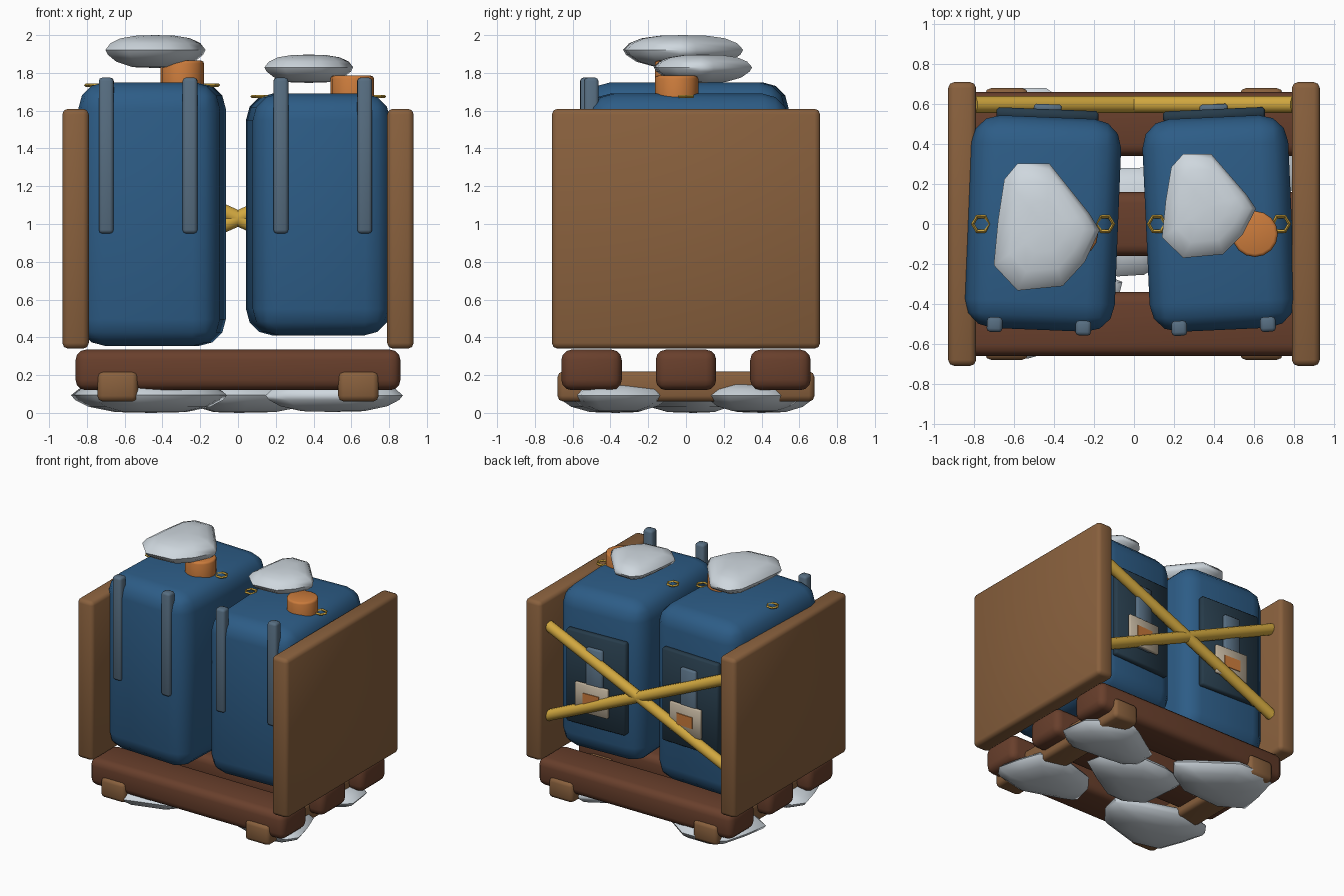
import bpy, bmesh
from math import radians, atan2, hypot, pi
from mathutils import Matrix, Vector

cube = bpy.data.objects.get("Cube")
if cube:
    bpy.data.objects.remove(cube, do_unlink=True)


def material(name, *rgb):
    m = bpy.data.materials.new(name)
    m.use_nodes = True
    m.diffuse_color = (*rgb, 1)
    m.node_tree.nodes["Principled BSDF"].inputs["Base Color"].default_value = (*rgb, 1)
    return m


BLUE = material("tank blue", 0.026, 0.108, 0.24)
WOOD = material("light wood", 0.25, 0.118, 0.047)
DARK_WOOD = material("dark wood", 0.14, 0.05, 0.025)
STEEL = material("blue grey", 0.095, 0.155, 0.22)
SLATE = material("dark slate", 0.02, 0.045, 0.07)
GOLD = material("rope gold", 0.64, 0.39, 0.05)
ORANGE = material("cap orange", 0.6, 0.2, 0.045)
SNOW = material("snow", 0.62, 0.68, 0.73)
BEIGE = material("label beige", 0.52, 0.44, 0.33)


def finish(bm, name, mat, matrix, angle=35):
    """Turn a bmesh into a shaded object with one material."""
    bmesh.ops.recalc_face_normals(bm, faces=bm.faces)
    mesh = bpy.data.meshes.new(name)
    bm.to_mesh(mesh)
    bm.free()
    mesh.materials.append(mat)
    ob = bpy.data.objects.new(name, mesh)
    bpy.context.collection.objects.link(ob)
    ob.matrix_world = matrix
    bpy.ops.object.select_all(action="DESELECT")
    ob.select_set(True)
    bpy.context.view_layer.objects.active = ob
    bpy.ops.object.shade_smooth_by_angle(angle=radians(angle))
    return ob


def box(name, x, y, z, mat, bevel=0.0, segments=2, frame=Matrix()):
    """Box from (low, high) ranges, with rounded edges."""
    bm = bmesh.new()
    bmesh.ops.create_cube(bm, size=1)
    size = [r[1] - r[0] for r in (x, y, z)]
    centre = [(r[0] + r[1]) / 2 for r in (x, y, z)]
    bmesh.ops.scale(bm, vec=size, verts=bm.verts)
    if bevel:
        bmesh.ops.bevel(bm, geom=bm.edges[:], offset=bevel, segments=segments,
                        profile=0.5, affect="EDGES")
    return finish(bm, name, mat, frame @ Matrix.Translation(centre), 50)


def cylinder(name, radius, length, mat, matrix, sides=16, bevel=0.0):
    bm = bmesh.new()
    bmesh.ops.create_cone(bm, cap_ends=True, segments=sides, radius1=radius,
                          radius2=radius, depth=length)
    if bevel:
        rim = [e for e in bm.edges if abs(e.verts[0].co.z - e.verts[1].co.z) < 1e-5]
        bmesh.ops.bevel(bm, geom=rim, offset=bevel, segments=2, profile=0.5, affect="EDGES")
    return finish(bm, name, mat, matrix, 60)


# Irregular rounded outline and (scale, height) rings shared by all snow lumps
OUTLINE = [(-.8, .75), (-.55, 1), (.05, 1), (.8, .22), (1, -.05), (.72, -.55),
           (.3, -.93), (-.55, -1), (-1, -.6), (-.92, .1)]
RINGS = [(.45, -.95), (.78, -.62), (.95, -.2), (1, .1), (.9, .5), (.7, .8), (.4, .96)]


def lump(name, centre, radii, turn=0):
    bm = bmesh.new()
    rings = [[bm.verts.new((px * s, py * s, h)) for px, py in OUTLINE] for s, h in RINGS]
    n = len(OUTLINE)
    for low, high in zip(rings, rings[1:]):
        for i in range(n):
            bm.faces.new((low[i], low[(i + 1) % n], high[(i + 1) % n], high[i]))
    for ring, h in ((rings[0], -1), (rings[-1], 1)):
        tip = bm.verts.new((0, 0, h))
        for i in range(n):
            bm.faces.new((ring[i], ring[(i + 1) % n], tip))
    bmesh.ops.rotate(bm, verts=bm.verts, matrix=Matrix.Rotation(radians(turn), 3, "Z"))
    bmesh.ops.scale(bm, vec=radii, verts=bm.verts)
    return finish(bm, name, SNOW, Matrix.Translation(centre), 60)


# Pallet: three cross planks on two runners, between two side boards
for name, y in (("front", -.5), ("middle", 0), ("back", .5)):
    box(name + "_plank", (-.86, .86), (y - .16, y + .16), (.12, .335), DARK_WOOD, .055, 3)
for side, s in (("right", -1), ("left", 1)):
    box(side + "_runner", sorted((s * .53, s * .745)), (-.68, .68), (.06, .22), WOOD, .03)
    box(side + "_board", sorted((s * .79, s * .93)), (-.71, .71), (.34, 1.61), WOOD, .03)


def tank(side, x, half_width, bottom, top, turn, plate_z, cap_x, cap_top):
    """One tank with its own fittings, placed in a slightly turned frame."""
    frame = Matrix.Translation((x, 0, 0)) @ Matrix.Rotation(radians(turn), 4, "Z")
    w = half_width
    box(side + "_tank", (-w, w), (-.53, .535), (bottom, top), BLUE, .14, 3, frame)
    for n, bx in (("outer", -.222), ("inner", .222)):
        box(f"{side}_{n}_front_bar", (bx - .039, bx + .039), (-.55, -.475), (.95, 1.775),
            STEEL, .018, 2, frame)
    # Back plate, bar and label
    z = plate_z
    box(side + "_back_plate", (-.255, .255), (.52, .575), (z - .37, z + .37), SLATE, .012, 1, frame)
    box(side + "_back_bar", (-.07, .07), (.56, .6), (z - .25, z + .27), STEEL, .01, 1, frame)
    box(side + "_label", (-.125, .155), (.585, .612), (z - .25, z - .02), BEIGE, .004, 1, frame)
    box(side + "_label_mark", (-.055, .085), (.61, .618), (z - .18, z - .09), ORANGE, 0, 1, frame)
    # Filler cap and small lashing rings
    cylinder(side + "_cap", .115, .25, ORANGE,
             Matrix.Translation((cap_x, -.05, cap_top - .125)), 16, .015)
    for n, rx in (("outer", -.31), ("inner", .31)):
        bpy.ops.mesh.primitive_torus_add(major_segments=6, minor_segments=4,
                                         major_radius=.042, minor_radius=.009,
                                         location=(x + rx, 0, top - .015))
        ring = bpy.context.object
        ring.name = f"{side}_{n}_ring"
        ring.data.materials.append(GOLD)


tank("right", -.455, .375, .355, 1.75, -2.3, 1.09, -.295, 1.865)
tank("left", .425, .365, .41, 1.69, 2.6, 1.03, .605, 1.785)

# Crossed ropes behind the tanks
for name, s in (("rising", 1), ("falling", -1)):
    length = 2 * hypot(.8, .36)
    turn = Matrix.Rotation(atan2(.8, .36 * s), 4, "Y")
    cylinder(name + "_rope", .043, length, GOLD, Matrix.Translation((0, .598, 1.03)) @ turn, 10)

# Snow on top of the tanks and packed under the pallet
lump("right_top_snow", (-.437, -.015, 1.913), (.265, .318, .087))
lump("left_top_snow", (.375, .09, 1.822), (.235, .26, .075))
for name, x, y, rx, ry, turn in (("front_right", -.46, -.37, .42, .27, 20),
                                 ("front_left", .5, -.37, .37, .25, 200),
                                 ("back_right", -.46, .4, .41, .28, 0),
                                 ("back_left", .5, .36, .36, .25, 90),
                                 ("middle", 0, .04, .38, .27, 140)):
    lump(name + "_ground_snow", (x, y, .085), (rx, ry, .08 if x > 0 else .085), turn)
